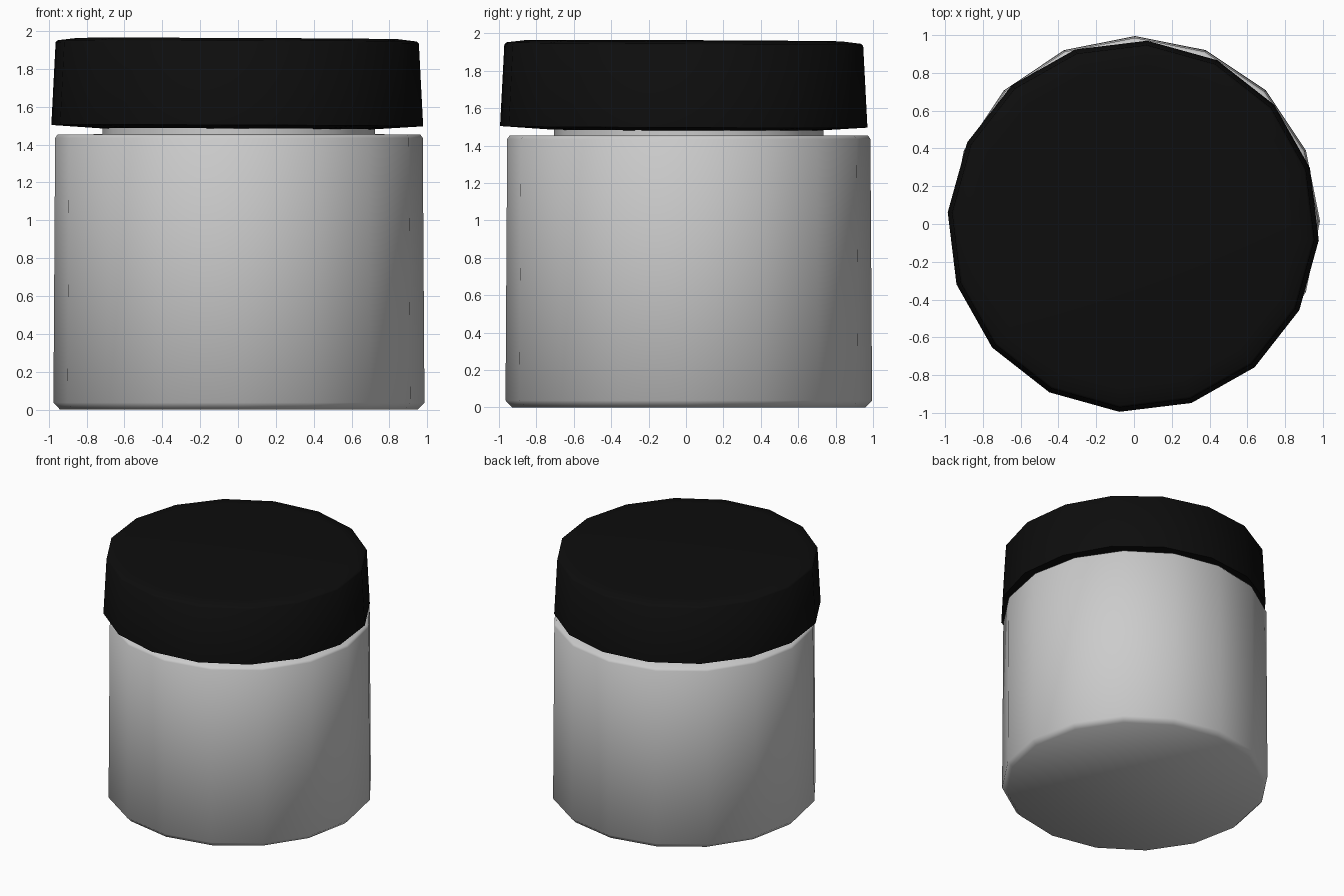
import bpy, bmesh, math

if "Cube" in bpy.data.objects:
    bpy.data.objects.remove(bpy.data.objects["Cube"])

SIDES = 16


def material(name, value):
    m = bpy.data.materials.new(name)
    m.diffuse_color = (value, value, value, 1.0)
    m.use_nodes = True
    m.node_tree.nodes["Principled BSDF"].inputs["Base Color"].default_value = m.diffuse_color
    return m


def lathe(name, profile, mat, centre=(0, 0), turn=0.0, tilt=0.0, smooth=60):
    """Spin an (r, z) profile into a closed 16-sided solid."""
    bm = bmesh.new()
    rings = []
    for r, z in profile:
        ring = []
        for i in range(SIDES):
            a = math.radians(turn) + 2 * math.pi * i / SIDES
            x, y = r * math.cos(a), r * math.sin(a)
            ring.append(bm.verts.new((x + centre[0], y + centre[1], z - tilt * (x + y))))
        rings.append(ring)
    for lo, hi in zip(rings, rings[1:]):
        for i in range(SIDES):
            j = (i + 1) % SIDES
            bm.faces.new((lo[i], lo[j], hi[j], hi[i]))
    bm.faces.new(rings[0][::-1])
    bm.faces.new(rings[-1])
    bmesh.ops.recalc_face_normals(bm, faces=bm.faces)
    me = bpy.data.meshes.new(name)
    bm.to_mesh(me)
    bm.free()
    me.materials.append(mat)
    ob = bpy.data.objects.new(name, me)
    bpy.context.collection.objects.link(ob)
    bpy.ops.object.select_all(action='DESELECT')
    ob.select_set(True)
    bpy.context.view_layer.objects.active = ob
    bpy.ops.object.shade_smooth_by_angle(angle=math.radians(smooth))
    return ob


grey = material("light_grey", 0.6)
black = material("lid_black", 0.004)

# Jar body with chamfered base, shoulder and narrow neck
lathe("jar_body", [(0.945, 0.0), (0.98, 0.037), (0.971, 1.435), (0.958, 1.453),
                   (0.72, 1.455), (0.72, 1.55)], grey, centre=(0.005, 0.015))

# Screw lid, slightly turned and tilted, with a shallow sloped underside
lathe("jar_lid", [(0.72, 1.483), (0.985, 1.5), (0.962, 1.938), (0.95, 1.948), (0.85, 1.96)],
      black, centre=(-0.004, -0.012), turn=-4.3, tilt=0.004)
